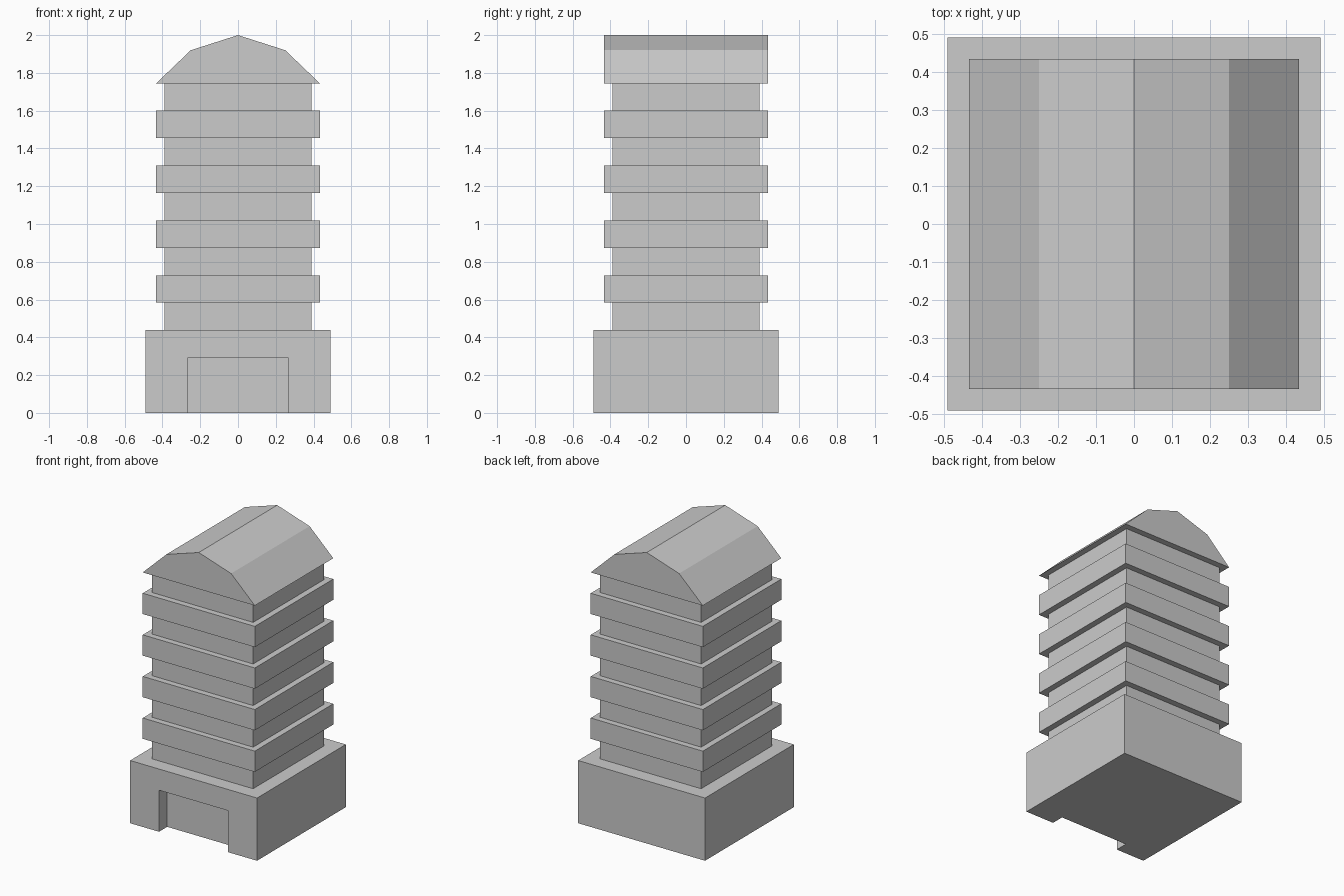
import bpy

# Remove the default cube
cube = bpy.data.objects.get("Cube")
if cube:
    bpy.data.objects.remove(cube, do_unlink=True)

# Single plain material
grey = bpy.data.materials.new("light_grey")
grey.use_nodes = True
colour = (0.6, 0.6, 0.6, 1)
grey.diffuse_color = colour
grey.node_tree.nodes["Principled BSDF"].inputs["Base Color"].default_value = colour


def prism(name, profile, axis, start, end):
    """Extrude a counter-clockwise 2D profile along y (profile in x, z) or z (profile in x, y)."""
    def place(p, d):
        return (p[0], d, p[1]) if axis == "y" else (p[0], p[1], d)
    n = len(profile)
    verts = [place(p, d) for d in (start, end) for p in profile]
    faces = [tuple(range(n)), tuple(range(2 * n - 1, n - 1, -1))]
    faces += [(i, i + n, (i + 1) % n + n, (i + 1) % n) for i in range(n)]
    if axis == "z":
        faces = [f[::-1] for f in faces]
    mesh = bpy.data.meshes.new(name)
    mesh.from_pydata(verts, [], faces)
    mesh.materials.append(grey)
    obj = bpy.data.objects.new(name, mesh)
    bpy.context.collection.objects.link(obj)
    return obj


def square(h):
    return [(-h, -h), (h, -h), (h, h), (-h, h)]


BASE, BODY, BAND = 0.49, 0.39, 0.433
BASE_TOP, EAVES, DOOR_W, DOOR_H, DEPTH = 0.438, 1.745, 0.267, 0.29, 0.09

# Base: solid rear block and a front wall with an entrance opening
prism("base_block", [(-BASE, 0), (BASE, 0), (BASE, BASE_TOP), (-BASE, BASE_TOP)],
      "y", DEPTH - BASE, BASE)
prism("entrance_wall", [(-BASE, 0), (-DOOR_W, 0), (-DOOR_W, DOOR_H), (DOOR_W, DOOR_H),
                        (DOOR_W, 0), (BASE, 0), (BASE, BASE_TOP), (-BASE, BASE_TOP)],
      "y", -BASE, DEPTH - BASE)

# Tower: recessed storeys alternating with projecting balcony bands
LEVELS = 9
step = (EAVES - BASE_TOP) / LEVELS
for i in range(LEVELS):
    name, half = ("balcony_band", BAND) if i % 2 else ("storey", BODY)
    z = BASE_TOP + i * step
    prism(f"{name}_{i // 2 + 1}", square(half), "z", z, z + step)

# Gambrel roof with its ridge running front to back
prism("roof", [(-BAND, EAVES), (BAND, EAVES), (0.25, 1.92), (0, 2), (-0.25, 1.92)],
      "y", -BAND, BAND)
